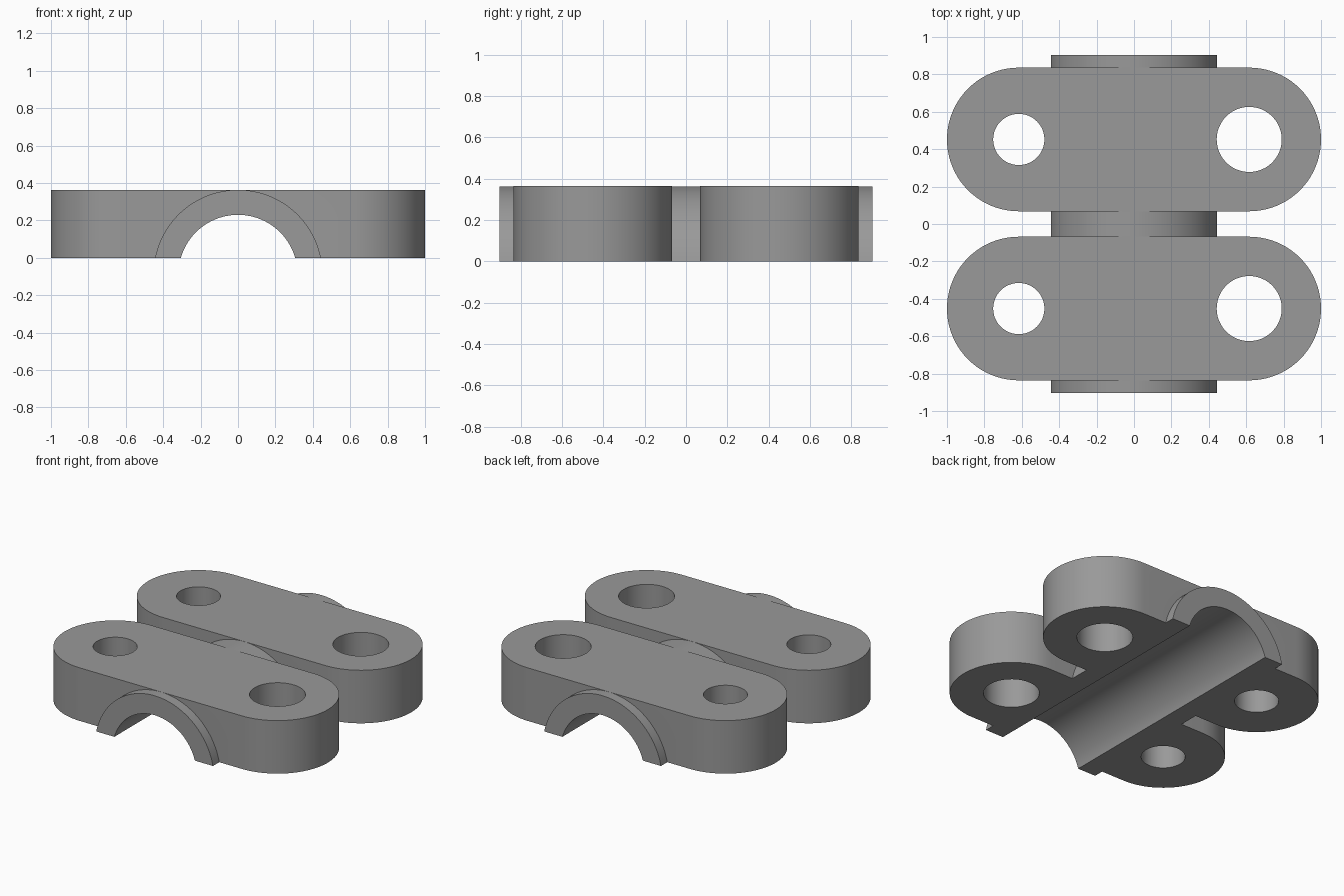
import bpy, bmesh, math

if "Cube" in bpy.data.objects:
    bpy.data.objects.remove(bpy.data.objects["Cube"])

H = 0.364                    # overall height
LUG_R, LUG_X, LUG_Y = 0.384, 0.616, 0.452
SLEEVE_R, BORE_R, AXIS_Z = 0.452, 0.318, -0.088
SLEEVE_Y = 0.904

grey = bpy.data.materials.new("plain grey")
grey.diffuse_color = (0.32, 0.32, 0.32, 1)
grey.use_nodes = True
grey.node_tree.nodes["Principled BSDF"].inputs["Base Color"].default_value = grey.diffuse_color


def arc(cx, cy, r, a0, a1, n):
    return [(cx + r * math.cos(a0 + (a1 - a0) * i / n),
             cy + r * math.sin(a0 + (a1 - a0) * i / n)) for i in range(n + 1)]


def prism(name, outline, place, depth):
    """Extrude a closed 2D outline along the given vector."""
    bm = bmesh.new()
    face = bm.faces.new([bm.verts.new(place(u, v)) for u, v in outline])
    new = bmesh.ops.extrude_face_region(bm, geom=[face])["geom"]
    bmesh.ops.translate(bm, vec=depth, verts=[g for g in new if isinstance(g, bmesh.types.BMVert)])
    bmesh.ops.recalc_face_normals(bm, faces=bm.faces)
    mesh = bpy.data.meshes.new(name)
    bm.to_mesh(mesh)
    bm.free()
    mesh.materials.append(grey)
    ob = bpy.data.objects.new(name, mesh)
    bpy.context.collection.objects.link(ob)
    return ob


def upright(name, outline, z0, z1):
    return prism(name, outline, lambda u, v: (u, v, z0), (0, 0, z1 - z0))


def lengthwise(name, outline, half):
    return prism(name, outline, lambda u, v: (u, -half, v), (0, 2 * half, 0))


def combine(target, tool, operation):
    bpy.context.view_layer.objects.active = target
    mod = target.modifiers.new(operation, "BOOLEAN")
    mod.operation, mod.solver, mod.object = operation, "EXACT", tool
    bpy.ops.object.modifier_apply(modifier=mod.name)
    bpy.data.objects.remove(tool)


# Arched sleeve: a circular segment standing on the ground plane
a = math.asin(-AXIS_Z / SLEEVE_R)
clamp = lengthwise("pipe_clamp", arc(0, AXIS_Z, SLEEVE_R - 0.0005, a, math.pi - a, 64), SLEEVE_Y)
for v in clamp.data.vertices:
    if v.co.z < 0.01:
        v.co.z = 0

# Two rounded lugs across the sleeve
for y in (-LUG_Y, LUG_Y):
    outline = (arc(LUG_X, y, LUG_R, -math.pi / 2, math.pi / 2, 40)
               + arc(-LUG_X, y, LUG_R, math.pi / 2, 3 * math.pi / 2, 40))
    combine(clamp, upright("lug", outline, 0, H), "UNION")

# Pipe bore, then a small and a large bolt hole in each lug
combine(clamp, lengthwise("bore", arc(0, AXIS_Z, BORE_R, 0, 2 * math.pi, 96)[:-1], 1.1), "DIFFERENCE")
for y in (-LUG_Y, LUG_Y):
    for x, r in ((-0.616, 0.137), (0.616, 0.174)):
        hole = upright("bolt_hole", arc(x, y, r, 0, 2 * math.pi, 48)[:-1], -0.2, H + 0.2)
        combine(clamp, hole, "DIFFERENCE")

# Smooth curved walls, sharp rims
bpy.context.view_layer.objects.active = clamp
clamp.select_set(True)
bpy.ops.object.shade_smooth_by_angle(angle=math.radians(30))
